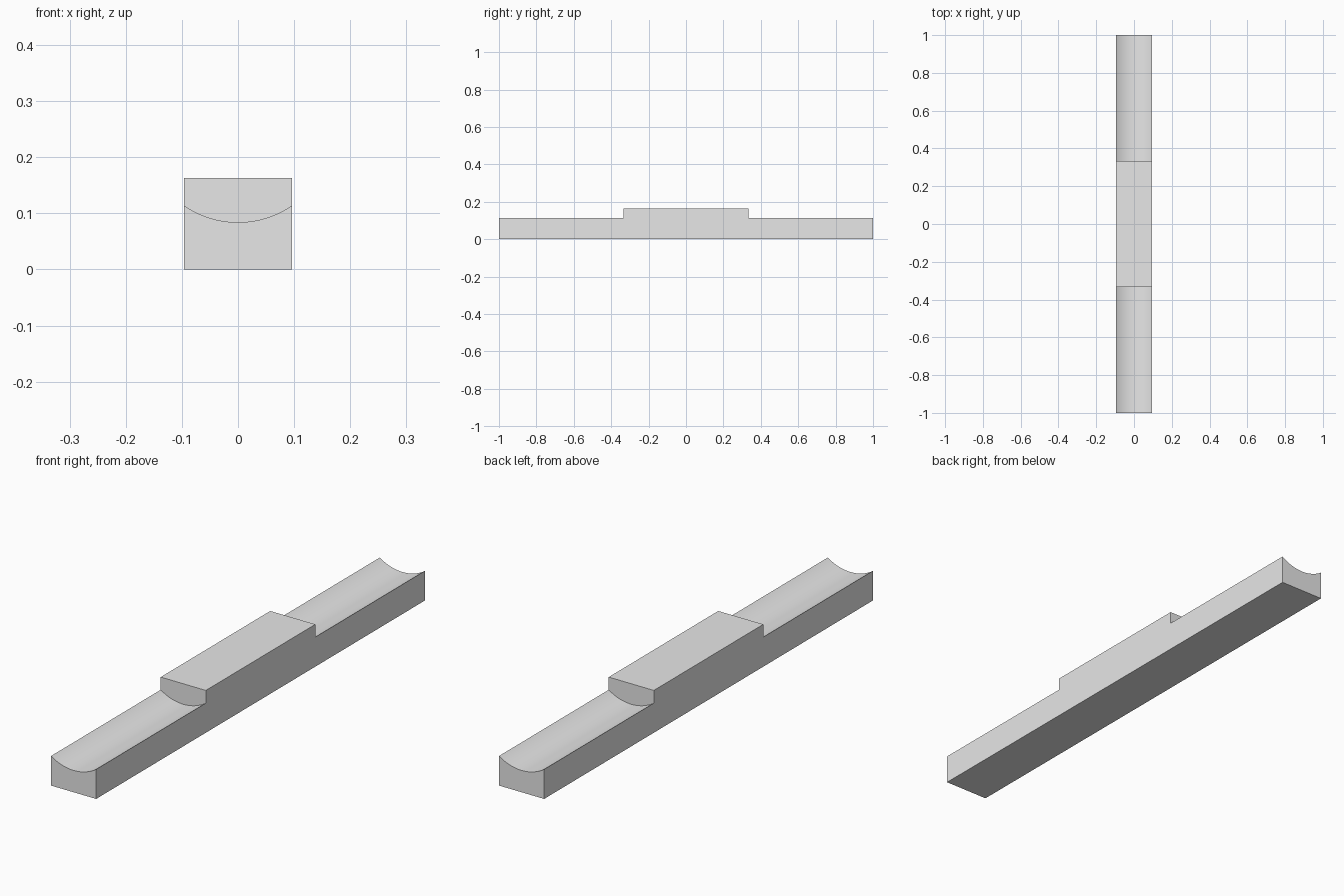
import bpy
import math

cube = bpy.data.objects.get("Cube")
if cube:
    bpy.data.objects.remove(cube, do_unlink=True)

HALF_WIDTH, HEIGHT = 0.096, 0.163
RIM_Z, TROUGH_Z = 0.114, 0.084      # trough edge and lowest line
BLOCK_END = 0.333                   # half length of the raised middle

grey = bpy.data.materials.new("plain grey")
grey.use_nodes = True
colour = (0.8, 0.8, 0.8, 1)
grey.diffuse_color = colour
grey.node_tree.nodes["Principled BSDF"].inputs["Base Color"].default_value = colour

# Solid bar
bpy.ops.mesh.primitive_cube_add(size=1, location=(0, 0, HEIGHT / 2))
bar = bpy.context.object
bar.name = "grooved_bar"
bar.scale = (2 * HALF_WIDTH, 2, HEIGHT)
bpy.ops.object.transform_apply(location=True, rotation=True, scale=True)
bar.data.materials.append(grey)

# Round trough cut into each end, leaving the raised middle block
sag = RIM_Z - TROUGH_Z
radius = (HALF_WIDTH ** 2 + sag ** 2) / (2 * sag)
length = 1
cutters = []
for side in (-1, 1):
    bpy.ops.mesh.primitive_cylinder_add(
        vertices=128, radius=radius, depth=length,
        location=(0, side * (BLOCK_END + length / 2), TROUGH_Z + radius),
        rotation=(math.pi / 2, 0, 0))
    cutter = bpy.context.object
    cutter.name = "trough_cutter"
    cutter.hide_render = True
    cutter.data.materials.append(grey)
    cutters.append(cutter)
    cut = bar.modifiers.new("trough", 'BOOLEAN')
    cut.operation = 'DIFFERENCE'
    cut.solver = 'EXACT'
    cut.object = cutter

# Apply the cuts, drop the cutters and smooth the troughs
bpy.ops.object.select_all(action='DESELECT')
bar.select_set(True)
bpy.context.view_layer.objects.active = bar
for name in [m.name for m in bar.modifiers]:
    bpy.ops.object.modifier_apply(modifier=name)
for cutter in cutters:
    bpy.data.objects.remove(cutter, do_unlink=True)
bpy.ops.object.shade_smooth_by_angle(angle=math.radians(30))
